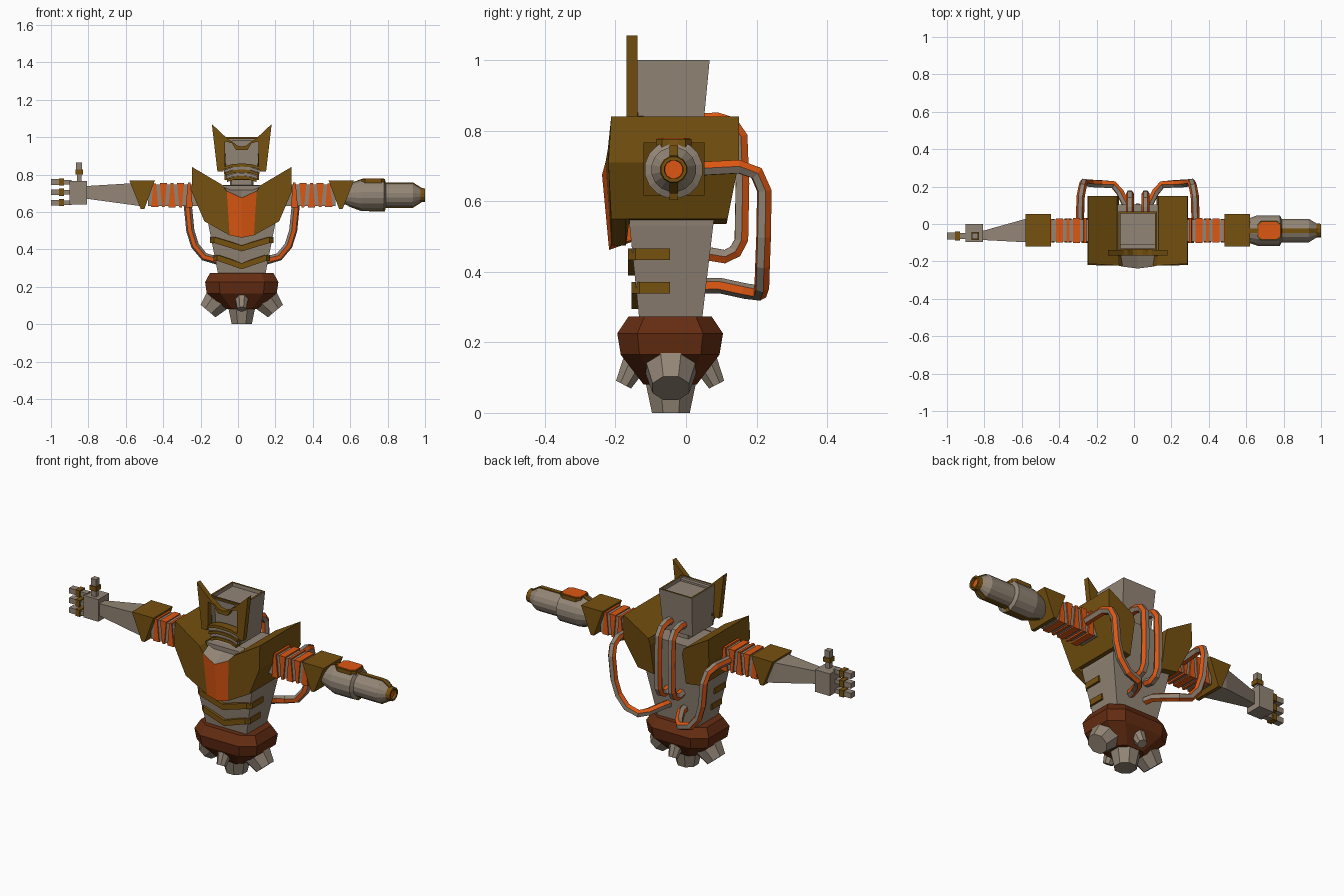
import bpy, bmesh, math
from mathutils import Vector as V

if "Cube" in bpy.data.objects:
    bpy.data.objects.remove(bpy.data.objects["Cube"])

CX = 0.02            # body centre line
AY, AZ = -0.035, 0.69  # arm axis


def material(name, col):
    m = bpy.data.materials.new(name)
    m.diffuse_color = (*col, 1)
    m.use_nodes = True
    m.node_tree.nodes["Principled BSDF"].inputs["Base Color"].default_value = m.diffuse_color
    return m


GREY = material("warm grey metal", (0.29, 0.235, 0.18))
OLIVE = material("olive brown armour", (0.18, 0.082, 0.005))
ORANGE = material("orange", (0.72, 0.095, 0.006))
RUST = material("rust brown", (0.13, 0.026, 0.006))


def make(name, bm, mats, rule=None):
    bmesh.ops.recalc_face_normals(bm, faces=bm.faces)
    bm.normal_update()
    if rule:
        for f in bm.faces:
            f.material_index = rule(f)
    me = bpy.data.meshes.new(name)
    bm.to_mesh(me)
    bm.free()
    for m in mats:
        me.materials.append(m)
    ob = bpy.data.objects.new(name, me)
    bpy.context.collection.objects.link(ob)
    return ob


def loft(name, rings, mats, rule=None, stripe=False):
    """Join equal-length rings of points and cap both ends."""
    bm = bmesh.new()
    vs = [[bm.verts.new(p) for p in r] for r in rings]
    n = len(rings[0])
    for a, b in zip(vs, vs[1:]):
        for i in range(n):
            f = bm.faces.new((a[i], a[(i + 1) % n], b[(i + 1) % n], b[i]))
            if stripe:
                f.material_index = i % 2
    bm.faces.new(vs[0])
    bm.faces.new(vs[-1])
    return make(name, bm, mats, rule)


def box(name, x0, x1, y0, y1, z0, z1, mat):
    return loft(name, [[(x0, y0, z), (x1, y0, z), (x1, y1, z), (x0, y1, z)] for z in (z0, z1)], [mat])


def prism(name, pts, y0, y1, mat):
    return loft(name, [[(x, y, z) for x, z in pts] for y in (y0, y1)], [mat])


def circle(c, axis, r, n, up=V((0, 0, 1))):
    axis = V(axis).normalized()
    a = axis.cross(up).normalized()
    b = axis.cross(a)
    return [V(c) + r * (math.cos(t) * a + math.sin(t) * b)
            for t in ((i + .5) * math.tau / n for i in range(n))]


def cone(name, p0, p1, r0, r1, n, mat, up=V((0, 0, 1))):
    ax = V(p1) - V(p0)
    return loft(name, [circle(p0, ax, r0, n, up), circle(p1, ax, r1, n, up)], [mat])


def pipe(name, pts, r=0.022):
    pts = [V(p) for p in pts]
    rings, up = [], V((1, 0.1, 0.05))
    for i, p in enumerate(pts):
        t = (pts[min(i + 1, len(pts) - 1)] - pts[max(i - 1, 0)]).normalized()
        up = (up - t * up.dot(t)).normalized()
        rings.append(circle(p, t, r, 6, up))
    return loft(name, rings, [GREY, ORANGE], stripe=True)


def rect(x0, x1, y0, y1, z):
    return [(CX + x0, y0, z), (CX + x1, y0, z), (CX + x1, y1, z), (CX + x0, y1, z)]


# torso
loft("torso", [rect(-.125, .125, -.132, .045, .26), rect(-.178, .178, -.16, .077, .53),
               rect(-.2, .2, -.16, .105, .742)], [GREY])

# ribs: V-shaped bands wrapped round the belly
for k, (z, w, y) in enumerate(((.45, .165, -.153), (.355, .146, -.142))):
    for s in (1, -1):
        path = [(0, y - .012, z - .045), (w * .9, y - .012, z), (w + .006, y + .01, z), (w + .006, -.045, z)]
        inn = [(0, y + .02), (w * .8, y + .02), (w - .03, y + .03), (w - .03, -.045)]
        rings = [[(CX + s * a, b, c - .016), (CX + s * a, b, c + .016),
                  (CX + s * i, j, c + .016), (CX + s * i, j, c - .016)]
                 for (a, b, c), (i, j) in zip(path, inn)]
        loft(f"rib_{k}_{s}", rings, [OLIVE])

# chest armour
for s in (1, -1):
    front = [(0, -.238, .675), (.08, -.228, .712), (.065, -.212, .475), (0, -.218, .462)]
    back = [(0, -.11, .745), (.1, -.11, .745), (.065, -.11, .5), (0, -.11, .5)]
    loft(f"chest_panel_{s}", [[(CX + s * x, y, z) for x, y, z in r] for r in (front, back)],
         [ORANGE, GREY], lambda f: 1 if f.normal.z > .35 else 0)
    out = [(.265, .84), (.268, .71), (.2, .55)]
    ys_front = [-.228, -.222, -.212, -.22, -.212, -.212]
    low = [(.08, .712), (.105, .745)] + out + [(.065, .475)]
    high = [(.1, .715), (.11, .748)] + out + [(.1, .535)]
    rings = [[(x, y, z) for (x, z), y in zip(low, ys_front)],
             [(x, -.17, z) for x, z in low],
             [(x, -.162, z) for x, z in high],
             [(x, y, z) for (x, z), y in zip(high, (.15, .15, .15, .15, .118, .115))]]
    loft(f"shoulder_armour_{s}", [[(CX + s * x, y, z) for x, y, z in r] for r in rings], [OLIVE])

# neck and head with recessed top and face
box("neck", CX - .055, CX + .055, -.1, .03, .73, .79, GREY)
head = loft("head", [rect(-.092, .092, -.135, .045, .77), rect(-.103, .103, -.14, .067, 1.0)], [GREY, OLIVE])
bm = bmesh.new()
bm.from_mesh(head.data)
bm.normal_update()
top = max(bm.faces, key=lambda f: f.normal.z)
face = min(bm.faces, key=lambda f: f.normal.y)
for f, d in ((top, -.02), (face, -.03)):
    rim = bmesh.ops.inset_region(bm, faces=[f], thickness=.014)["faces"]
    for r in rim:
        r.material_index = 1
    bmesh.ops.inset_region(bm, faces=[f], thickness=.001, depth=d)
bm.to_mesh(head.data)
bm.free()

# face mask, brow and mouth
for s in (1, -1):
    mask = [(.16, 1.07), (.075, .99), (.055, .98), (.025, .955), (0, .95), (0, .93), (.03, .93), (.052, .967),
            (.09, .978), (.09, .85), (.098, .815), (.13, .815)]
    prism(f"face_mask_{s}", [(CX + s * x, z) for x, z in mask], -.168, -.138, OLIVE)
    for k, (z, y, m) in enumerate(((.85, -.165, OLIVE), (.834, -.158, GREY), (.818, -.164, OLIVE),
                                   (.8, -.156, GREY), (.783, -.16, OLIVE))):
        w = .1 - .005 * k
        prism(f"mouth_band_{k}_{s}", [(CX, z + .009), (CX + s * w * .5, z + .006), (CX + s * w, z - .01),
              (CX + s * w, z - .024), (CX + s * w * .5, z - .01), (CX, z - .008)], y, -.12, m)

# pelvis: chamfered hull
def octa(hx, hy, z, c=.62):
    q = [(hx, hy * c), (hx * c, hy), (-hx * c, hy), (-hx, hy * c),
         (-hx, -hy * c), (-hx * c, -hy), (hx * c, -hy), (hx, -hy * c)]
    return [(CX + x, -.045 + y, z) for x, y in q]


loft("pelvis", [octa(.17, .118, .273), octa(.196, .15, .225), octa(.187, .14, .165), octa(.08, .075, .08)], [RUST])

# thrusters
Y = V((0, 1, 0))
cone("thruster_centre", (CX, -.043, .12), (CX, -.043, 0), .085, .058, 8, GREY, Y)
for s in (1, -1):
    cone(f"thruster_side_{s}", (CX + s * .10, -.043, .165), (CX + s * .18, -.043, .07), .09, .056, 8, GREY, Y)
    cone(f"thruster_small_{s}", (CX, -.045 + s * .085, .17), (CX, -.045 + s * .132, .08), .045, .026, 8, GREY, V((1, 0, 0)))

# upper arms with slanted rings, and elbow guards
for s in (1, -1):
    def sec(x, h, tilt=0):
        return [(CX + s * (x + tilt * c), AY + b * h, AZ + c * h)
                for b, c in ((-1, -1), (1, -1), (1, 1), (-1, 1))]
    loft(f"upper_arm_{s}", [sec(.2, .058), sec(.5, .058)], [GREY])
    for k in range(5):
        x = .268 + k * .046
        t = .006 * (-1) ** k
        loft(f"arm_ring_{k}_{s}", [sec(x, .067 - k * .001, t), sec(x + .026, .067 - k * .001, -t)], [ORANGE])
    prism(f"elbow_guard_{s}", [(CX + s * x, z) for x, z in
          ((.465, .767), (.6, .767), (.54, .617), (.52, .617))], -.12, .053, OLIVE)
    # hose from the arm to the lower back
    hose = [(.31, 0, .69), (.305, .15, .698), (.295, .2, .68), (.288, .222, .63), (.275, .22, .5), (.25, .217, .42),
            (.2, .215, .36), (.13, .21, .34), (.095, .17, .345), (.06, .1, .36), (.045, .03, .36)]
    pipe(f"arm_hose_{s}", [(CX + s * x, y, z) for x, y, z in hose])
    # hose from the head to the back
    hose = [(.03, .83), (.09, .832), (.13, .82), (.155, .785), (.16, .65), (.157, .49), (.14, .458), (.11, .443), (.04, .455)]
    pipe(f"back_hose_{s}", [(CX + s * .042, y, z) for y, z in hose])

# left forearm and hand
def side(x, y0, y1, z0, z1):
    return [(x, y0, z0), (x, y1, z0), (x, y1, z1), (x, y0, z1)]


loft("forearm", [side(-.5, -.1, .035, .628, .757), side(-.57, -.098, .03, .638, .753),
                 side(-.82, -.085, -.04, .672, .738)], [GREY])
box("palm", -.9, -.808, -.095, 0, .64, .765, GREY)
for k, z in enumerate((.76, .705, .65)):
    box(f"finger_base_{k}", -.94, -.89, -.08, -.048, z - .012, z + .012, GREY)
    box(f"finger_joint_{k}", -.957, -.93, -.087, -.041, z - .019, z + .019, OLIVE)
    box(f"finger_tip_{k}", -1, -.95, -.082, -.046, z - .015, z + .015, GREY)
box("thumb_base", -.862, -.836, -.077, -.051, .76, .81, GREY)
box("thumb_joint", -.87, -.828, -.085, -.043, .8, .826, OLIVE)
box("thumb_tip", -.865, -.833, -.08, -.048, .82, .865, GREY)

# right arm cannon
prof = ((.57, .05), (.6, .062), (.66, .083), (.78, .083), (.79, .064), (.935, .064), (.98, .036))
loft("cannon", [circle((x, AY, AZ), (1, 0, 0), r, 16) for x, r in prof], [GREY])
muz = ((.972, .034), (.975, .04), (1, .037), (1, .027), (.985, .026))
loft("cannon_muzzle", [circle((x, AY, AZ), (1, 0, 0), r, 12) for x, r in muz], [OLIVE, ORANGE],
     lambda f: 1 if len(f.verts) > 4 and f.calc_center_median().x > .98 else 0)
for s in (1, -1):
    line = ((.59, .06), (.66, .086), (.785, .087), (.79, .068), (.935, .068), (.98, .04), (.98, .02), (.59, .02))
    prism(f"cannon_strip_{s}", [(x, AZ + s * r) for x, r in line], AY - .012, AY + .012, OLIVE)
for nm, e, h, m in (("lens_frame", .006, .086, OLIVE), ("lens", 0, .09, ORANGE)):
    pts = ((.665, -.03), (.685, -.045), (.76, -.045), (.78, -.03), (.78, .03), (.76, .045), (.685, .045), (.665, .03))
    loft("cannon_" + nm, [[(x + e * (1 if x > .72 else -1), AY + y * (1 + e * 20), AZ + z) for x, y in pts]
                          for z in (.05, h)], [m])
